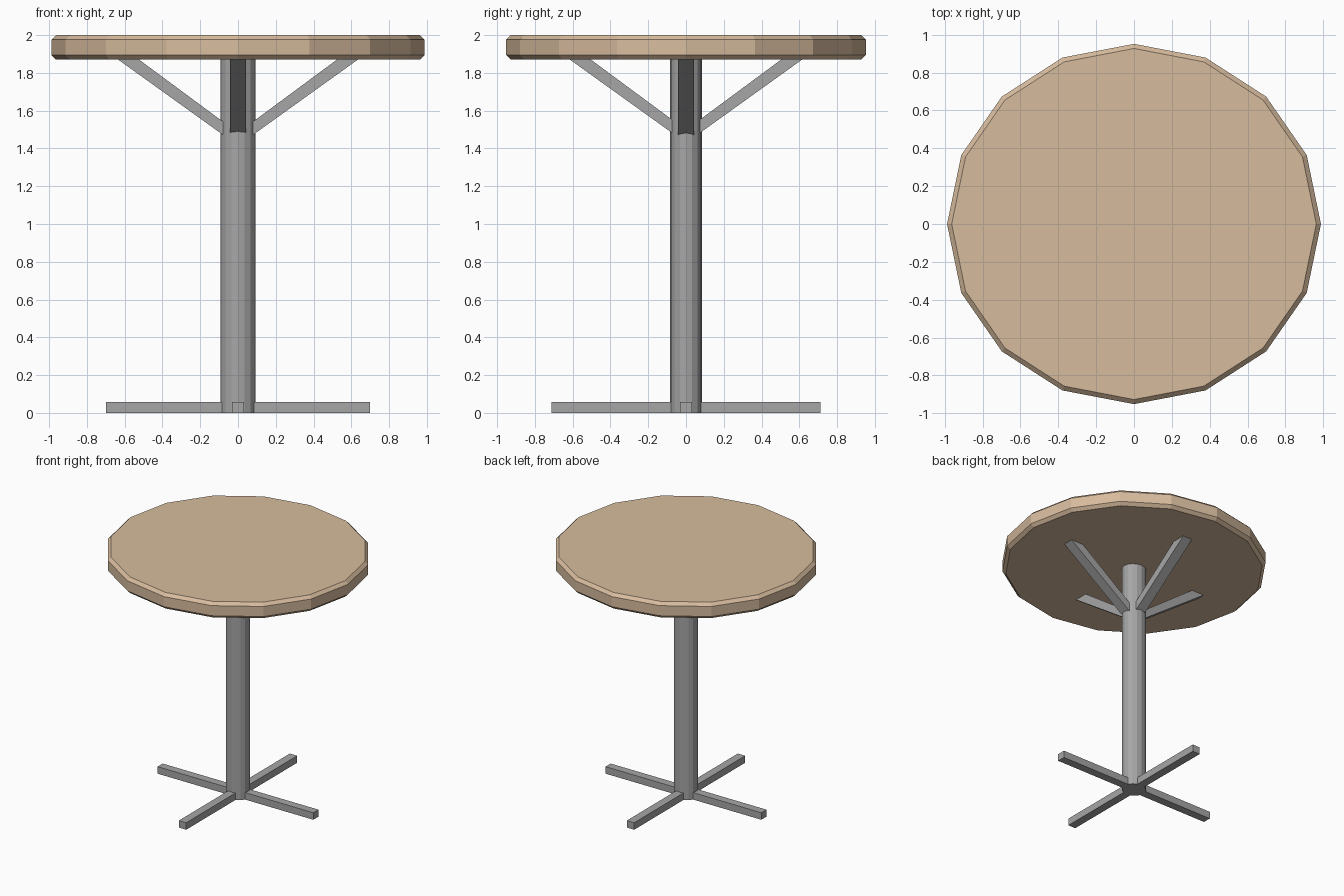
import bpy
from math import radians, sin, cos
from mathutils import Matrix, Vector

if "Cube" in bpy.data.objects:
    bpy.data.objects.remove(bpy.data.objects["Cube"])


def material(name, color):
    mat = bpy.data.materials.new(name)
    mat.diffuse_color = (*color, 1)
    mat.use_nodes = True
    mat.node_tree.nodes["Principled BSDF"].inputs["Base Color"].default_value = mat.diffuse_color
    return mat


wood = material("wood", (0.68, 0.50, 0.34))
metal = material("metal", (0.38, 0.38, 0.38))


def finish(obj, name, mat):
    obj.name = name
    obj.data.materials.append(mat)
    return obj


def elliptic_cylinder(name, rx, ry, z0, z1, mat):
    # 16 flat sides with a corner on each axis
    bpy.ops.mesh.primitive_cylinder_add(vertices=16, radius=1, depth=1)
    obj = bpy.context.object
    turn = Matrix.Rotation(radians(90), 4, 'Z')
    size = Matrix.Diagonal((rx, ry, z1 - z0, 1))
    obj.data.transform(Matrix.Translation((0, 0, (z0 + z1) / 2)) @ size @ turn)
    return finish(obj, name, mat)


def prism(name, profile, width, direction, mat):
    # side profile of (distance, height) extruded across the given direction
    out = Vector((*direction, 0))
    side = Vector((-out.y, out.x, 0)) * width / 2
    n = len(profile)
    verts = [out * d + Vector((0, 0, z)) + side * s
             for s in (-1, 1) for d, z in profile]
    faces = [list(range(n)), list(range(2 * n - 1, n - 1, -1))]
    faces += [[(i + 1) % n, i, i + n, (i + 1) % n + n] for i in range(n)]
    mesh = bpy.data.meshes.new(name)
    mesh.from_pydata(verts, [], faces)
    mesh.update()
    obj = bpy.data.objects.new(name, mesh)
    bpy.context.collection.objects.link(obj)
    return finish(obj, name, mat)


# Tabletop with chamfered rims
top = elliptic_cylinder("tabletop", 0.988, 0.952, 1.87, 2.0, wood)
bevel = top.modifiers.new("chamfer", 'BEVEL')
bevel.width = 0.024
bevel.segments = 1
bevel.limit_method = 'ANGLE'
bevel.angle_limit = radians(60)

# Central column
elliptic_cylinder("column", 0.093, 0.085, 0.0, 1.88, metal)

# Four base feet and four sloping braces
sides = {"right": ((1, 0), 0.70, 0.0), "back": ((0, 1), 0.712, 0.02),
         "left": ((-1, 0), 0.70, 0.0), "front": ((0, -1), 0.712, 0.02)}
for name, (direction, reach, inset) in sides.items():
    foot = [(0, 0), (reach, 0), (reach, 0.057), (0, 0.057)]
    prism(name + "_foot", foot, 0.066, direction, metal)
    brace = [(0.07 - inset, 1.465), (0.637 - inset, 1.872),
             (0.526 - inset, 1.872), (0.07 - inset, 1.535)]
    prism(name + "_brace", brace, 0.083, direction, metal)
